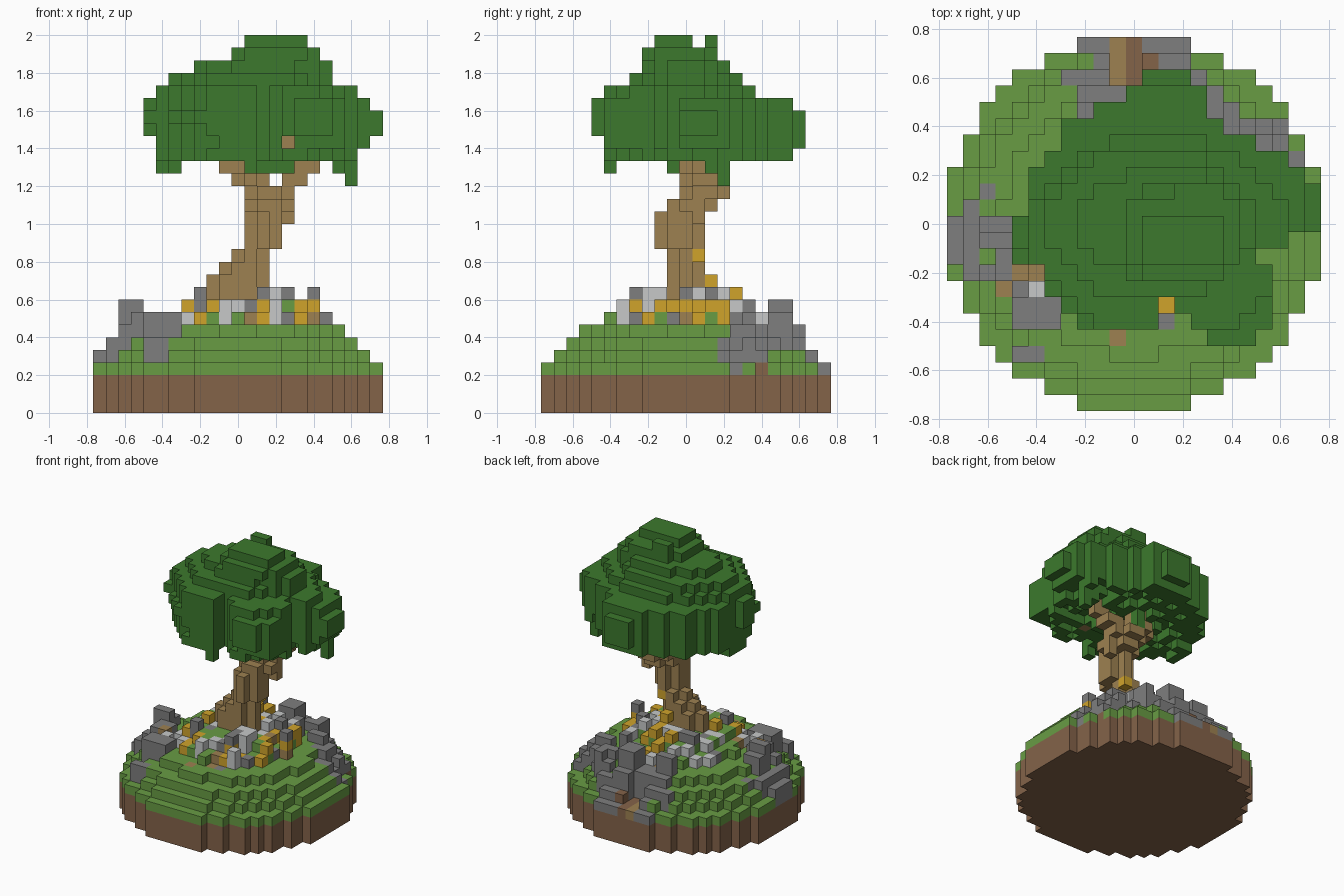
import bpy, bmesh, random
from mathutils import Vector

random.seed(4)
cube = bpy.data.objects.get("Cube")
if cube:
    bpy.data.objects.remove(cube)

UNIT = 1 / 15  # edge of one block


def make_material(name, rgb):
    linear = [((c / 255 + 0.055) / 1.055) ** 2.4 for c in rgb] + [1]
    mat = bpy.data.materials.new(name)
    mat.use_nodes = True
    mat.diffuse_color = linear
    node = mat.node_tree.nodes["Principled BSDF"]
    node.inputs["Base Color"].default_value = linear
    return mat


PALETTE = {
    "soil": (132, 99, 73), "grass": (104, 156, 68), "leaf": (60, 121, 45),
    "bark": (157, 129, 81), "rock": (126, 126, 126),
    "pale_stone": (199, 201, 201), "gold": (208, 164, 43),
}
MATERIALS = {n: make_material(n, c) for n, c in PALETTE.items()}
AXES = [Vector(v) for v in ((1, 0, 0), (0, 1, 0), (0, 0, 1))]


def box(i0, i1, j0, j1, k0, k1):
    return [(i, j, k) for i in range(i0, i1 + 1)
            for j in range(j0, j1 + 1) for k in range(k0, k1 + 1)]


def build_blocks(name, cells):
    """Skin a set of coloured blocks, keeping only exposed faces."""
    bm = bmesh.new()
    used = sorted(set(cells.values()))
    verts = {}

    def vert(p):
        key = tuple(round(c * 2) for c in p)
        if key not in verts:
            verts[key] = bm.verts.new((p + Vector((0, 0, 0.5))) * UNIT)
        return verts[key]

    for cell, colour in cells.items():
        centre = Vector(cell)
        for a in range(3):
            u, v = AXES[(a + 1) % 3] / 2, AXES[(a + 2) % 3] / 2
            for side in (1, -1):
                near = list(cell)
                near[a] += side
                if tuple(near) in cells:
                    continue
                mid = centre + AXES[a] * side / 2
                ring = [mid - u - v, mid + u - v, mid + u + v, mid - u + v]
                face = bm.faces.new([vert(p) for p in ring[::side]])
                face.material_index = used.index(colour)
    mesh = bpy.data.meshes.new(name)
    bm.to_mesh(mesh)
    bm.free()
    for colour in used:
        mesh.materials.append(MATERIALS[colour])
    obj = bpy.data.objects.new(name, mesh)
    bpy.context.collection.objects.link(obj)


# Island: soil disc with a stepped grass hill
island = {}
RADII = [11.5, 11.5, 11.5, 11.5, 10.6, 9.5, 8.2, 6, 4.5]
for k, radius in enumerate(RADII):
    for i, j, _ in box(-11, 11, -11, 11, k, k):
        if i * i + j * j <= radius * radius:
            island[i, j, k] = "soil" if k < 3 else "grass"


def hill_top(i, j):
    return max((k for k in range(12) if (i, j, k) in island), default=2)


def patch(i0, i1, j0, j1, top, colour="rock"):
    """Raise columns to a height and colour them above the soil."""
    for i, j, _ in box(i0, i1, j0, j1, 0, 0):
        if i * i + j * j <= 132:
            for k in range(3, max(top, hill_top(i, j)) + 1):
                island[i, j, k] = colour


# Rocky outcrop on the right flank
patch(-11, -11, -2, 0, 4)
patch(-10, -10, -3, 1, 5)
patch(-9, -8, 0, 0, 7)
patch(-9, -8, -1, -1, 8)
patch(-9, -9, -3, -3, 6)
patch(-9, -9, 2, 2, 5)
patch(-8, -7, -3, -2, 7)
patch(-7, -6, -3, -3, 6, "bark")
patch(-8, -8, -4, -4, 5, "bark")
patch(-7, -7, -4, -4, 6)
patch(-6, -6, -4, -4, 7, "pale_stone")
patch(-7, -5, -6, -5, 7)
patch(-7, -6, -8, -8, 5)

# Rocky cleft at the back with a bare earth path
patch(-3, 3, 11, 11, 3)
patch(-4, -2, 9, 9, 5)
patch(-3, -2, 8, 8, 6)
patch(-3, -2, 7, 7, 8)
patch(-2, -2, 10, 10, 4)
patch(-1, 0, 7, 8, 6)
patch(2, 3, 10, 10, 4)
patch(1, 2, 7, 8, 8)
patch(1, 2, 9, 9, 6)
patch(3, 4, 9, 9, 5)
patch(-1, -1, 9, 11, 3, "bark")
patch(0, 0, 9, 11, 3, "soil")
patch(1, 1, 10, 10, 4, "soil")
for path_cell in box(-1, 0, 9, 11, 4, 8):
    island.pop(path_cell, None)

# Band of boulders along the back left
for i, j, _ in box(4, 10, 3, 8, 0, 0):
    if 9.4 <= j + 0.82 * i <= 12.6 and (i, j) != (10, 5):
        top = hill_top(i, j) + random.choice((0, 1, 1, 2))
        patch(i, i, j, j, min(7, 14 - i, top))
patch(4, 4, 3, 5, 8)
patch(5, 5, 3, 3, 8)
patch(9, 9, 6, 6, 4)
island[9, 6, 3] = "soil"

# Loose stones and nuggets around the roots
LOOSE = ["gold", "gold", "pale_stone", "pale_stone", "rock", "rock", "bark"]
for i, j, _ in box(-6, 6, -6, 6, 0, 0):
    r = (i * i + j * j) ** 0.5
    top = hill_top(i, j)
    if 2 < r < 6.1 and island[i, j, top] == "grass":
        roll = random.random()
        if roll < 0.36 and i > -5 and j > -6:
            island[i, j, top + 1] = random.choice(LOOSE)
        elif roll < 0.6:
            island[i, j, top] = random.choice(LOOSE)

# Outermost stones facing the front and the left, one letter per block
CODES = {n[0]: n for n in ("gold", "rock", "pale_stone", "bark")}
STRIPS = [(7, -4, "pg.p.bgpggr"), (8, -4, "grgpprgp.gr"), (9, -5, "..r....rpr..")]
for k, start, letters in STRIPS:
    for i, letter in enumerate(letters, start):
        rows = [j for j in range(-5, 3) if (i, j, k - 1) in island]
        solid = [j for j in rows if (i, j, k) in island]
        if letter in CODES and rows:
            island[i, (solid or rows)[0], k] = CODES[letter]
        elif k == 7 and solid:
            island[i, solid[0], k] = "grass"
        elif k == 9:
            for j in solid:
                island.pop((i, j, k))
SIDE_STRIPS = [(7, -5, "prg..bg.g"), (8, -5, "p..g.g.ggp"), (9, -2, "p.rprp")]
for k, start, letters in SIDE_STRIPS:
    for j, letter in enumerate(letters, start):
        cols = [i for i in range(6, 0, -1) if (i, j, k - 1) in island]
        solid = [i for i in cols if (i, j, k) in island]
        if letter in CODES and cols:
            island[(solid or cols)[0], j, k] = CODES[letter]

# Single blocks that stand out in front of the crown
patch(2, 2, -5, -5, 7, "gold")
island.pop((2, -6, 7), None)
island[2, -6, 6] = "rock"
island[-1, -7, 6] = "bark"
build_blocks("island", island)

# Trunk: leaning stacked sections with cut corners, then branches
trunk = {}
for part in [(-2, 2, -1, 1, 9, 10), (-1, 2, -1, 1, 11, 11), (0, 2, -1, 1, 12, 12),
             (1, 3, -2, 1, 13, 15), (1, 4, -1, 2, 16, 16), (1, 4, 0, 3, 17, 17),
             (0, 2, 0, 3, 18, 18), (-1, 0, -1, 0, 19, 22), (4, 5, 1, 2, 18, 18),
             (5, 6, 1, 1, 19, 22), (1, 2, 2, 2, 19, 22), (4, 4, -3, -3, 20, 22)]:
    i0, i1, j0, j1 = part[:4]
    for cell in box(*part):
        corner = cell[0] in (i0, i1) and cell[1] in (j0, j1)
        if not (corner and i1 - i0 > 1 and j1 - j0 > 1):
            trunk[cell] = "bark"
trunk[4, 1, 15] = "bark"
trunk[2, 1, 12] = trunk[1, 2, 10] = "gold"
build_blocks("trunk", trunk)

# Crown: layer spans from the bottom up, trimmed by a plan outline
LAYERS = [(-6, 9, -6, 8), (-6, 10, -6, 9), (-7, 11, -7, 9), (-7, 11, -7, 9),
          (-7, 10, -7, 8), (-6, 9, -7, 5), (-5, 7, -4, 4), (-3, 7, -3, 3),
          (0, 6, -3, 2), (1, 5, -2, 0)]
POWERS = [1.8, 1.9, 2.3, 2.2, 1.8, 1.6, 1.6, 1.5, 2, 3]
ROW_START = [5, -3, -4, -5, -5, -7, -7, -7, -6, -6, -6, -5, -4, -4, -2, 0, 1]
ROW_END = [7, 8, 8, 8, 8, 7, 9, 11, 11, 11, 10, 9, 7, 5, 4, 4, 3]
crown = {}
for step, ((i0, i1, j0, j1), power) in enumerate(zip(LAYERS, POWERS)):
    k = 20 + step
    ci, cj = (i0 + i1) / 2, (j0 + j1) / 2
    hi, hj = (i1 - i0) / 2 + 0.7, (j1 - j0) / 2 + 0.7
    for i, j, _ in box(i0, i1, j0, j1, k, k):
        inside = abs((i - ci) / hi) ** power + abs((j - cj) / hj) ** power <= 1.06
        inside = inside and (i + j > -9 or k == 23)
        lobe = 4 < i < 9 and -8 < j < -2 and 20 < k < 25
        notch = i == 2 and j < -4 or i == 3 and j < -5
        if (inside or lobe) and not notch and ROW_START[j + 7] <= i <= ROW_END[j + 7]:
            crown[i, j, k] = "leaf"
crown.update(dict.fromkeys(box(1, 2, 2, 2, 27, 29), "leaf"))

# Ragged underside and hanging tufts
for i, j, _ in box(-6, 10, -6, 9, 0, 0):
    r = ((i - 2) / 8) ** 2 + ((j - 1) / 7) ** 2
    if r < 0.8:
        depth = random.choice((0, 0, 1, 1, 2)) if r < 0.45 else random.choice((0, 0, 1))
        for k in range(20, 20 + depth):
            crown.pop((i, j, k), None)
for tuft in [(-6, -5, 1, 1, 19, 21), (-6, -6, -1, 0, 19, 21), (9, 9, 3, 3, 18, 21),
             (8, 8, 2, 3, 19, 21), (1, 1, -6, -6, 19, 22), (2, 2, 3, 3, 18, 20),
             (2, 4, -1, -1, 19, 21)]:
    crown.update(dict.fromkeys(box(*tuft), "leaf"))
for cell in list(trunk) + box(4, 4, -7, -4, 21, 21):
    crown.pop(cell, None)
build_blocks("leaf_crown", crown)
